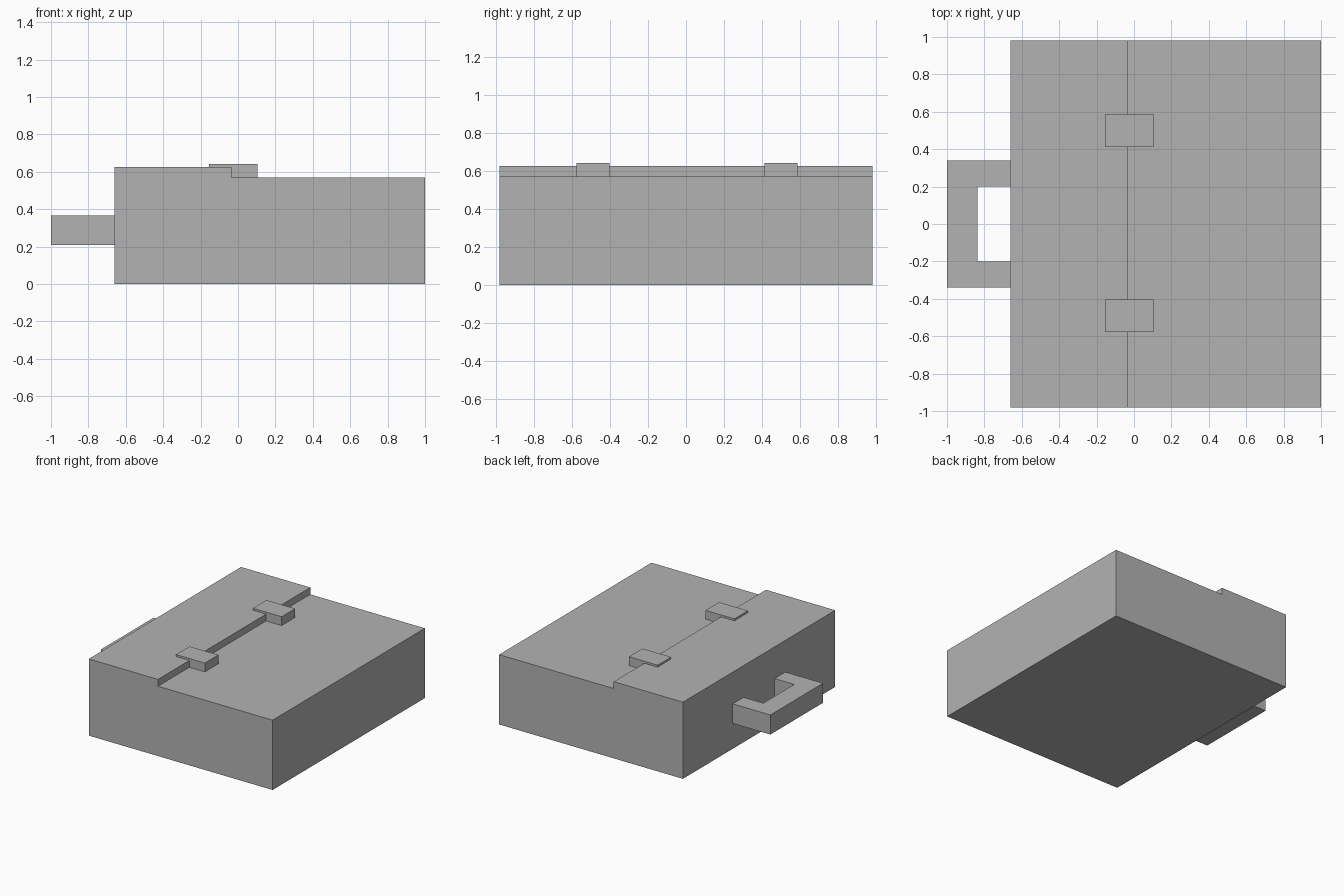
import bpy
import bmesh
from mathutils import Vector

cube = bpy.data.objects.get("Cube")
if cube:
    bpy.data.objects.remove(cube, do_unlink=True)

GREY = (0.45, 0.45, 0.45, 1.0)
grey = bpy.data.materials.new("plain grey")
grey.use_nodes = True
grey.diffuse_color = GREY
grey.node_tree.nodes["Principled BSDF"].inputs["Base Color"].default_value = GREY


def prism(name, outline, sweep):
    """Sweep a closed flat outline along a vector into a solid."""
    bm = bmesh.new()
    face = bm.faces.new([bm.verts.new(p) for p in outline])
    swept = bmesh.ops.extrude_face_region(bm, geom=[face], use_keep_orig=True)
    moved = [v for v in swept["geom"] if isinstance(v, bmesh.types.BMVert)]
    bmesh.ops.translate(bm, verts=moved, vec=Vector(sweep))
    bmesh.ops.recalc_face_normals(bm, faces=bm.faces)
    mesh = bpy.data.meshes.new(name)
    bm.to_mesh(mesh)
    bm.free()
    mesh.materials.append(grey)
    obj = bpy.data.objects.new(name, mesh)
    bpy.context.collection.objects.link(obj)
    return obj


back, step, front = -0.66, -0.035, 1.0
low, high, latch_top = 0.57, 0.626, 0.642
half = 0.982

# Case with the raised strip beside the handle
case = [(back, 0), (front, 0), (front, low), (step, low), (step, high), (back, high)]
prism("case", [(x, -half, z) for x, z in case], (0, 2 * half, 0))

# Latches: a block on the low deck with a thin lip over the raised strip
latch = [(step, low), (0.105, low), (0.105, latch_top),
         (-0.155, latch_top), (-0.155, high), (step, high)]
for name, y in (("front_latch", -0.577), ("back_latch", 0.413)):
    prism(name, [(x, y, z) for x, z in latch], (0, 0.174, 0))

# Squared carrying handle
outer, inner = 0.34, 0.2
handle = [(back, -outer), (-1, -outer), (-1, outer), (back, outer),
          (back, inner), (-0.838, inner), (-0.838, -inner), (back, -inner)]
prism("handle", [(x, y, 0.207) for x, y in handle], (0, 0, 0.16))
